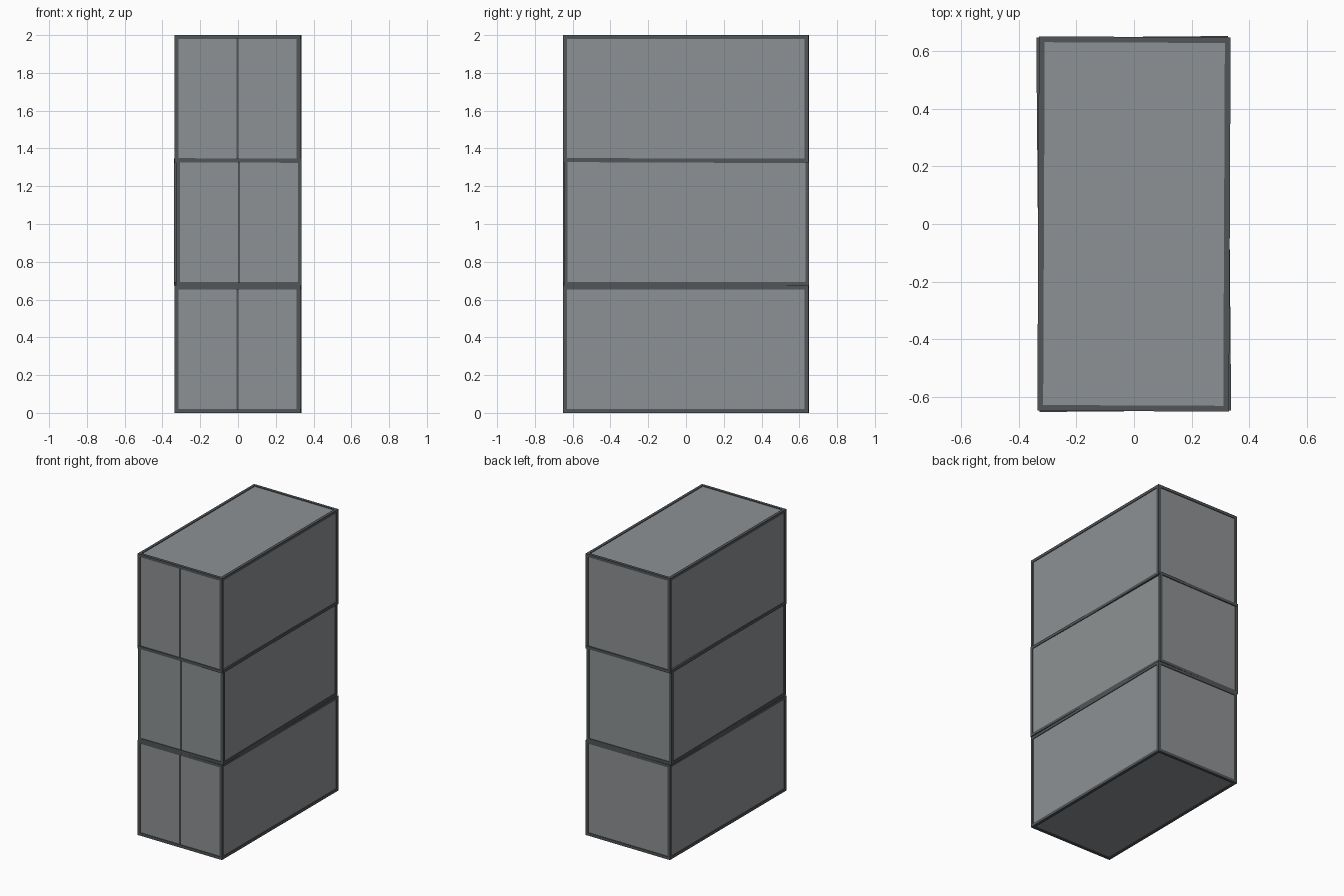
import bpy, bmesh, math
from mathutils import Matrix

if "Cube" in bpy.data.objects:
    bpy.data.objects.remove(bpy.data.objects["Cube"])

W, L, H = 0.665, 1.299, 0.674   # outer size of one container
B = 0.020                       # frame beam thickness
R = 0.005                       # panel recess
FRONT = 0.012                   # front wall sits deeper, behind the doors
GAP = 0.010                     # slit between the doors


def material(name, color):
    m = bpy.data.materials.new(name)
    m.diffuse_color = (*color, 1)
    m.use_nodes = True
    m.node_tree.nodes["Principled BSDF"].inputs["Base Color"].default_value = m.diffuse_color
    return m


frame_mat = material("dark_frame", (0.085, 0.093, 0.098))
panel_mat = material("grey_panel", (0.27, 0.285, 0.295))


def add_box(bm, c, s):
    m = Matrix.Translation(c) @ Matrix.Diagonal((*s, 1))
    bmesh.ops.create_cube(bm, size=1, matrix=m)


def make(name, boxes, place, mat):
    x, z, rot = place
    bm = bmesh.new()
    for c, s in boxes:
        add_box(bm, c, s)
    me = bpy.data.meshes.new(name)
    bm.to_mesh(me)
    bm.free()
    me.materials.append(mat)
    ob = bpy.data.objects.new(name, me)
    ob.location = (x, 0, z)
    ob.rotation_euler.z = math.radians(rot)
    bpy.context.collection.objects.link(ob)


def container(level, *place):
    # frame: four beams along each axis
    beams = []
    for a in (-1, 1):
        for b in (-1, 1):
            px, py = a * (W - B) / 2, b * (L - B) / 2
            beams.append(((px, py, H / 2), (B, B, H)))
            pz = H / 2 + b * (H - B) / 2
            beams.append(((px, 0, pz), (B, L - 2 * B, B)))
            beams.append(((0, a * (L - B) / 2, pz), (W - 2 * B, B, B)))
    make(level + "_frame", beams, place, frame_mat)

    # recessed walls, roof and floor
    make(level + "_walls", [((0, (FRONT - R) / 2, H / 2),
                             (W - 2 * R, L - R - FRONT, H - 2 * R))], place, panel_mat)

    # two front doors with a dark seam strip in the gap between them
    depth, dw = FRONT - R, (W - 2 * B - GAP) / 2
    y = -L / 2 + R + depth / 2
    doors = [((s * (GAP + dw) / 2, y, H / 2), (dw, depth, H - 2 * B)) for s in (-1, 1)]
    make(level + "_doors", doors, place, panel_mat)
    make(level + "_door_seam", [((0, -L / 2 + FRONT - 0.001, H / 2),
                                 (GAP, 0.002, H - 2 * B))], place, frame_mat)


# stack, each level turned very slightly
container("bottom", 0, 0, -0.25)
container("middle", -0.001, H, 0.5)
container("top", 0, 2 - H, -0.25)
